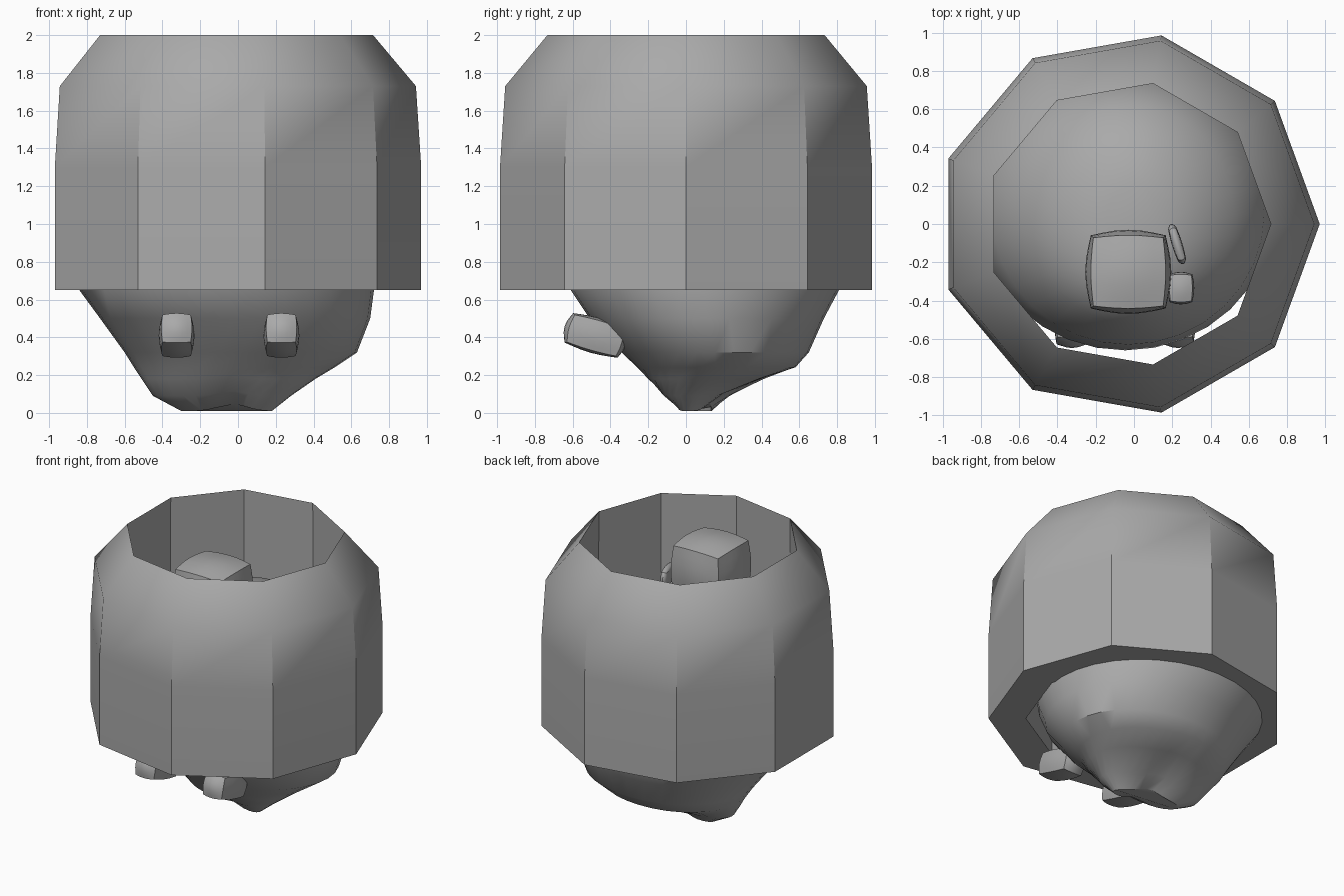
import bpy, bmesh, math
from mathutils import Vector, Matrix, Euler

if "Cube" in bpy.data.objects:
    bpy.data.objects.remove(bpy.data.objects["Cube"])

grey = bpy.data.materials.new("plain grey")
grey.diffuse_color = (0.4, 0.4, 0.4, 1)
grey.use_nodes = True
grey.node_tree.nodes["Principled BSDF"].inputs["Base Color"].default_value = grey.diffuse_color


def finish(bm, name):
    bmesh.ops.recalc_face_normals(bm, faces=bm.faces)
    me = bpy.data.meshes.new(name)
    bm.to_mesh(me)
    bm.free()
    me.materials.append(grey)
    ob = bpy.data.objects.new(name, me)
    bpy.context.collection.objects.link(ob)
    bpy.ops.object.select_all(action='DESELECT')
    bpy.context.view_layer.objects.active = ob
    ob.select_set(True)
    bpy.ops.object.shade_smooth_by_angle(angle=math.radians(35))
    return ob


def bridge(bm, a, b):
    n = len(a)
    for i in range(n):
        bm.faces.new((a[i], a[(i + 1) % n], b[(i + 1) % n], b[i]))


# Nine-sided open collar: closed profile of (radius, height)
bm = bmesh.new()
profile = [(1.0, 0.65), (1.0, 1.3), (0.972, 1.73), (0.745, 2.0), (0.75, 0.65)]
loops = [[bm.verts.new((-0.03 + r * math.cos(math.tau * i / 9),
                        r * math.sin(math.tau * i / 9), z)) for i in range(9)]
         for r, z in profile]
for k in range(len(loops)):
    bridge(bm, loops[k], loops[(k + 1) % len(loops)])
finish(bm, "collar")

# Body: oval sections as (z, x min, x max, y min, y max)
sections = [(0.01, -0.30, 0.18, -0.03, 0.12), (0.09, -0.45, 0.28, -0.13, 0.22),
            (0.18, -0.51, 0.41, -0.21, 0.42), (0.24, -0.55, 0.51, -0.26, 0.58),
            (0.32, -0.60, 0.63, -0.34, 0.65), (0.50, -0.73, 0.70, -0.51, 0.73),
            (0.65, -0.84, 0.72, -0.61, 0.81), (0.90, -0.82, 0.73, -0.66, 0.80),
            (1.15, -0.74, 0.68, -0.63, 0.74), (1.38, -0.55, 0.52, -0.52, 0.62),
            (1.52, -0.34, 0.32, -0.42, 0.42), (1.58, -0.15, 0.15, -0.25, 0.20)]
bm = bmesh.new()
loops = []
for z, x0, x1, y0, y1 in sections:
    ring = []
    low = max(0, 1 - z / 0.25)
    for i in range(32):
        a = math.tau * i / 32
        x = (x0 + x1) / 2 + (x1 - x0) / 2 * math.cos(a)
        y = (y0 + y1) / 2 + (y1 - y0) / 2 * math.sin(a)
        # two low points at the bottom, the left one further back
        dz = 0.04 * low * math.exp(-((x + 0.03) / 0.1) ** 2)
        ring.append(bm.verts.new((x, y - 0.2 * low * (x + 0.03), z + dz)))
    loops.append(ring)
for a, b in zip(loops, loops[1:]):
    bridge(bm, a, b)
bm.faces.new(loops[0])
bm.faces.new(loops[-1])
finish(bm, "body")


def soft_box(name, center, size, rot=(0, 0, 0), roundness=0.5):
    """Box bulged part of the way towards an ellipsoid."""
    bm = bmesh.new()
    bmesh.ops.create_cube(bm, size=2)
    bmesh.ops.subdivide_edges(bm, edges=bm.edges[:], cuts=5, use_grid_fill=True)
    for v in bm.verts:
        v.co = v.co.lerp(v.co.normalized(), roundness)
    half = Vector(size) / 2
    bm.transform(Matrix.Translation(center) @ Euler(rot).to_matrix().to_4x4()
                 @ Matrix.Diagonal((*half, 1)))
    finish(bm, name)


# Head and the small parts beside it
soft_box("head", (-0.03, -0.25, 1.69), (0.45, 0.44, 0.44), roundness=0.45)
soft_box("side_knob", (0.245, -0.335, 1.60), (0.14, 0.17, 0.17))
soft_box("side_fin", (0.225, -0.105, 1.62), (0.055, 0.22, 0.14), (0, 0, 0.3), 0.7)

# Front paws, tilted up towards the front
for side, x in (("left", -0.325), ("right", 0.23)):
    soft_box(side + "_paw", (x, -0.48, 0.41), (0.19, 0.34, 0.19),
             (math.radians(-16), 0, 0))
